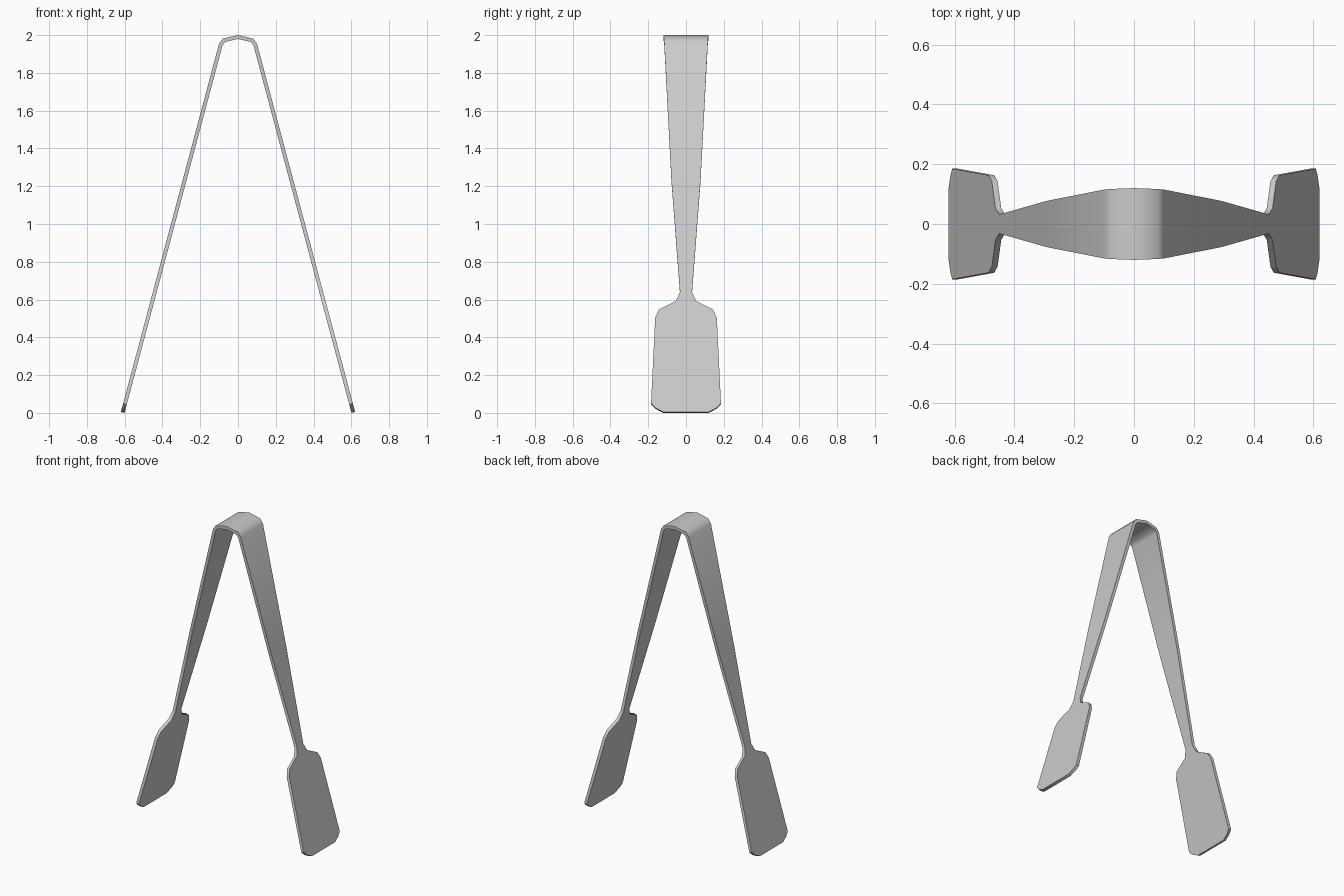
import bpy, bmesh, math

cube = bpy.data.objects.get("Cube")
if cube:
    bpy.data.objects.remove(cube)

# Brushed steel
steel = bpy.data.materials.new("steel_grey")
steel.use_nodes = True
colour = (0.6, 0.6, 0.6, 1)
steel.diffuse_color = colour
steel.node_tree.nodes["Principled BSDF"].inputs["Base Color"].default_value = colour

THICKNESS = 0.02


def arm_x(z):
    """Outer face of the straight, splayed arm."""
    return 0.62 - (z - 0.005) * 0.2665


# Height and half width: blade tip, blade shoulder, neck, tapered arm
arm = [(0.005, 0.12), (0.027, 0.162), (0.05, 0.185), (0.505, 0.163),
       (0.547, 0.143), (0.593, 0.053), (0.64, 0.032), (1.23, 0.077), (1.955, 0.115)]
side = [(arm_x(z), z, w) for z, w in arm]
side.append((0.08, 1.982, 0.117))  # shoulder of the bend

# Mirror the arm across the crown of the bend
stations = side + [(0, 2.0, 0.12)] + [(-x, z, w) for x, z, w in reversed(side)]

# One continuous bent strip
bm = bmesh.new()
rows = [[bm.verts.new((x, s * w, z)) for s in (-1, 1)] for x, z, w in stations]
for (a, b), (c, d) in zip(rows, rows[1:]):
    bm.faces.new((a, b, d, c))
mesh = bpy.data.meshes.new("tongs_strip")
bm.normal_update()
if sum(f.normal.z for f in bm.faces) < 0:
    bmesh.ops.reverse_faces(bm, faces=bm.faces[:])
bm.to_mesh(mesh)
bm.free()
mesh.materials.append(steel)
tongs = bpy.data.objects.new("tongs_strip", mesh)
bpy.context.collection.objects.link(tongs)

# Sheet thickness grows inward
bpy.ops.object.select_all(action="DESELECT")
tongs.select_set(True)
bpy.context.view_layer.objects.active = tongs
sheet = tongs.modifiers.new("sheet_thickness", "SOLIDIFY")
sheet.thickness = THICKNESS
sheet.offset = -1
sheet.use_even_offset = True
bpy.ops.object.modifier_apply(modifier=sheet.name)
bpy.ops.object.shade_smooth_by_angle(angle=math.radians(42))
